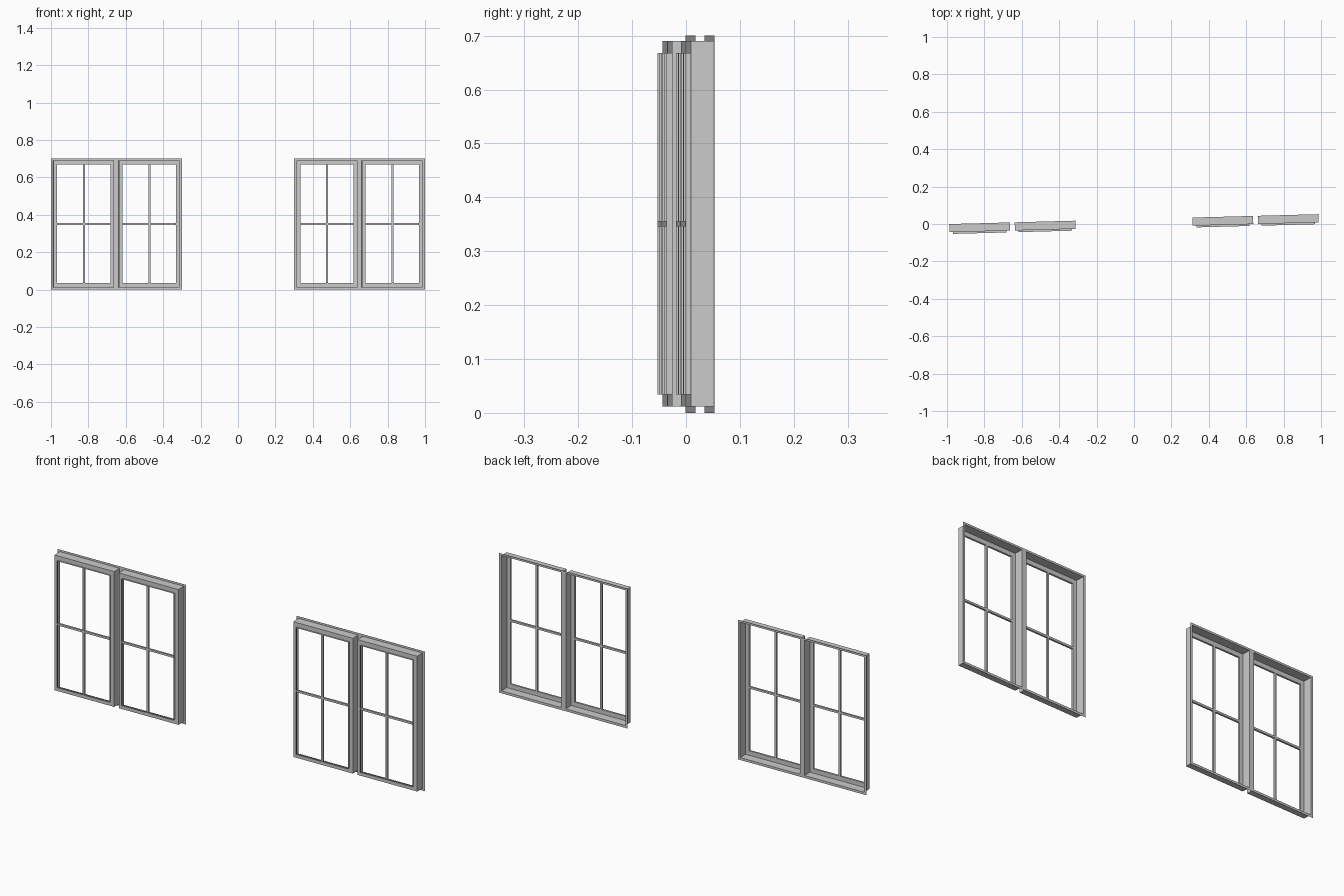
import bpy, bmesh, math
from mathutils import Matrix

if "Cube" in bpy.data.objects:
    bpy.data.objects.remove(bpy.data.objects["Cube"])

TILT = Matrix.Rotation(math.atan(0.0267), 4, 'Z')
BACK, FACE, LIP = 0.026, -0.0175, -0.027

# nested rectangles: half width, bottom z, top z, y
PROFILE = [
    (0.175, 0.0, 0.70, BACK),        # outer edge of back flange
    (0.1625, 0.012, 0.69, BACK),     # back edge of box frame
    (0.1625, 0.012, 0.69, FACE),     # front edge of box frame
    (0.1425, 0.034, 0.668, FACE),    # opening edge
    (0.1425, 0.034, 0.668, LIP),     # forward lip
]


def finish(bm, name):
    mesh = bpy.data.meshes.new(name)
    bm.transform(TILT)
    bm.to_mesh(mesh)
    bm.free()
    bpy.context.collection.objects.link(bpy.data.objects.new(name, mesh))


def window_frame(cx, name):
    bm = bmesh.new()
    loops = []
    for w, z0, z1, y in PROFILE:
        corners = [(-w, z0), (w, z0), (w, z1), (-w, z1)]
        loops.append([bm.verts.new((cx + x, y, z)) for x, z in corners])
    for a, b in zip(loops, loops[1:]):
        for i in range(4):
            j = (i + 1) % 4
            bm.faces.new((a[i], a[j], b[j], b[i]))
    finish(bm, name)


def bar(cx, cz, sx, sz, name):
    bm = bmesh.new()
    m = Matrix.Translation((cx, (FACE + LIP) / 2, cz)) @ Matrix.Diagonal((sx, FACE - LIP, sz, 1))
    bmesh.ops.create_cube(bm, size=1, matrix=m)
    finish(bm, name)


# two pairs of windows, each with a cross of glazing bars
for pair in (-0.65, 0.65):
    for side in (-0.175, 0.175):
        cx = pair + side
        window_frame(cx, "window_frame")
        bar(cx, 0.351, 0.010, 0.634, "vertical_glazing_bar")
        bar(cx, 0.351, 0.285, 0.010, "horizontal_glazing_bar")
